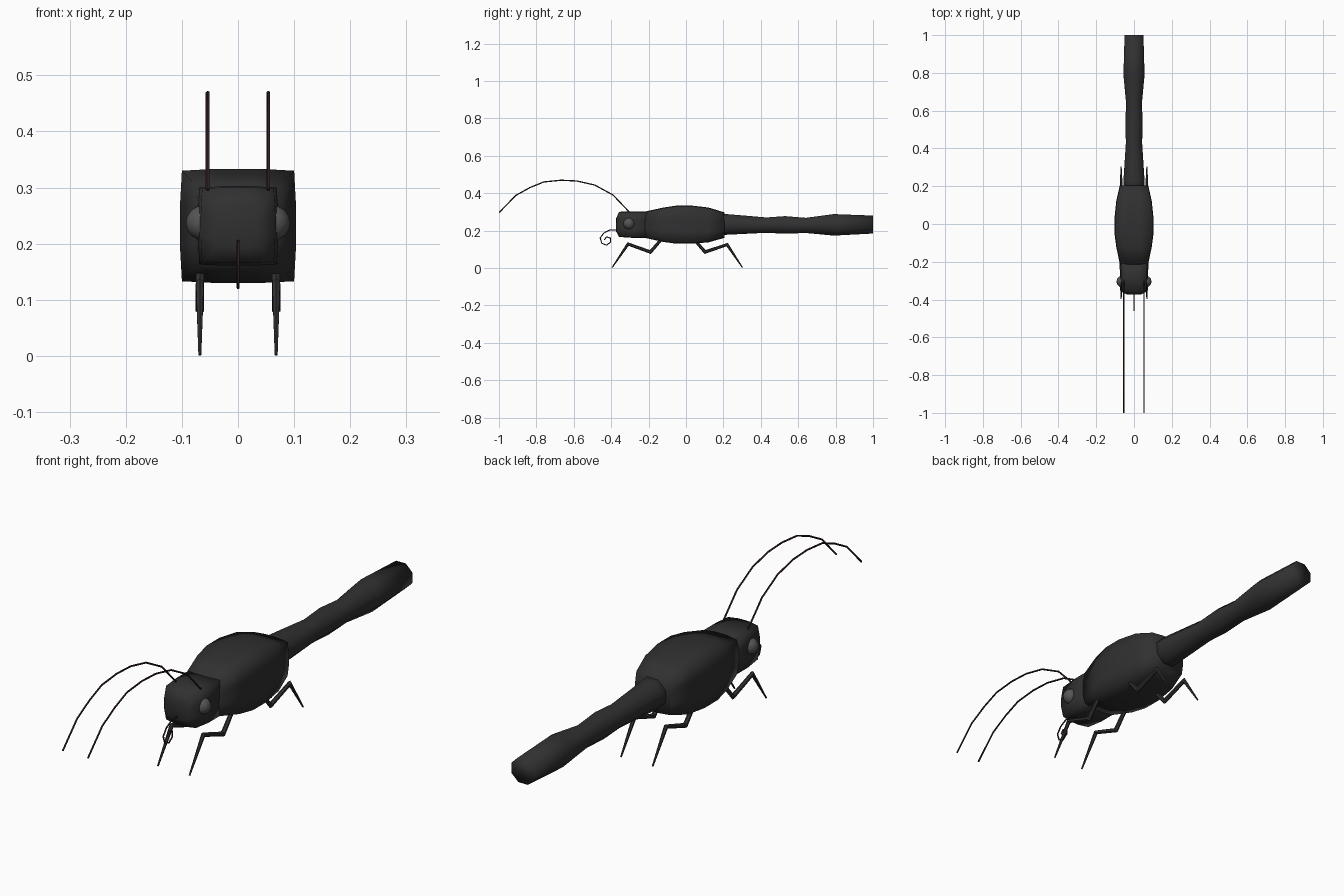
import bpy, bmesh
from math import cos, sin, pi, radians
from mathutils import Vector

if "Cube" in bpy.data.objects:
    bpy.data.objects.remove(bpy.data.objects["Cube"])


def material(name, rgb):
    m = bpy.data.materials.new(name)
    m.diffuse_color = (*rgb, 1)
    m.use_nodes = True
    m.node_tree.nodes["Principled BSDF"].inputs["Base Color"].default_value = m.diffuse_color
    return m


DARK = material("dark_shell", (0.03, 0.03, 0.03))
EYE = material("grey_eye", (0.09, 0.09, 0.09))
FEELER = material("dark_red", (0.035, 0.015, 0.018))


def finish(name, bm, mat, angle=50):
    bmesh.ops.recalc_face_normals(bm, faces=bm.faces)
    me = bpy.data.meshes.new(name)
    bm.to_mesh(me)
    bm.free()
    ob = bpy.data.objects.new(name, me)
    bpy.context.collection.objects.link(ob)
    me.materials.append(mat)
    bpy.ops.object.select_all(action='DESELECT')
    bpy.context.view_layer.objects.active = ob
    ob.select_set(True)
    bpy.ops.object.shade_smooth_by_angle(angle=radians(angle))
    return ob


def skin(name, rings, mat, angle=50):
    bm = bmesh.new()
    loops = [[bm.verts.new(p) for p in r] for r in rings]
    n = len(loops[0])
    for a, b in zip(loops, loops[1:]):
        for i in range(n):
            j = (i + 1) % n
            bm.faces.new((a[i], a[j], b[j], b[i]))
    bm.faces.new(loops[0])
    bm.faces.new(loops[-1])
    return finish(name, bm, mat, angle)


# Cross-sections: unit octagon and unit square with bowed sides
k = 1 / cos(pi / 8)
OCT = [(k * cos(pi / 8 + i * pi / 4), k * sin(pi / 8 + i * pi / 4)) for i in range(8)]
SQUARE = []
for i in range(4):
    c, s = cos(i * pi / 2), sin(i * pi / 2)
    for u, v in ((1, -1), (1.035, -0.35), (1.035, 0.35)):
        SQUARE.append((c * u - s * v, s * u + c * v))


def loft(name, section, stations, angle):
    # stations: (y, half width, bottom z, top z, forward bow)
    rings = []
    for y, w, lo, hi, bow in stations:
        rings.append([(u * w, y - bow * (2 - min(2, u * u + v * v)),
                       (lo + hi) / 2 + v * (hi - lo) / 2) for u, v in section])
    return skin(name, rings, DARK, angle)


# Body
loft("head", SQUARE, [(-0.37, 0.036, 0.195, 0.265, 0.004), (-0.35, 0.064, 0.168, 0.298, 0.01),
                      (-0.28, 0.069, 0.163, 0.30, 0), (-0.18, 0.069, 0.163, 0.30, 0)], 100)
loft("thorax", SQUARE, [(-0.21, 0.071, 0.163, 0.299, 0.012), (-0.12, 0.091, 0.142, 0.32, 0),
                        (-0.05, 0.1, 0.133, 0.33, 0), (0.03, 0.1, 0.133, 0.33, 0),
                        (0.12, 0.091, 0.14, 0.32, 0), (0.2, 0.073, 0.163, 0.295, -0.006)], 100)
loft("abdomen", OCT, [(0.17, 0.056, 0.175, 0.29, 0), (0.23, 0.056, 0.178, 0.287, 0),
                      (0.43, 0.043, 0.188, 0.27, 0), (0.53, 0.046, 0.183, 0.277, 0),
                      (0.64, 0.042, 0.187, 0.268, 0), (0.79, 0.056, 0.173, 0.288, 0),
                      (1.0, 0.05, 0.184, 0.28, 0)], 100)


def tube(name, x, path, radii, mat, sides):
    pts = [Vector((x, y, z)) for y, z in path]
    rings = []
    for i, p in enumerate(pts):
        d0 = (pts[i] - pts[i - 1]).normalized() if i else (pts[1] - pts[0]).normalized()
        d1 = (pts[i + 1] - pts[i]).normalized() if i < len(pts) - 1 else d0
        t = (d0 + d1).normalized()
        n = Vector((0, -t.z, t.y)) / max(0.6, t.dot(d1))
        rings.append([p + radii[i] * (Vector((cos(a), 0, 0)) + n * sin(a))
                      for a in (2 * pi * (j + 0.5) / sides for j in range(sides))])
    return skin(name, rings, mat, 40)


front_leg = [(-0.13, 0.155), (-0.19, 0.085), (-0.31, 0.128), (-0.395, 0.002)]
back_leg = [(0.05, 0.145), (0.102, 0.085), (0.22, 0.125), (0.302, 0.002)]
feeler = [(-0.29, 0.285), (-0.39, 0.39), (-0.487, 0.443), (-0.583, 0.465), (-0.668, 0.469),
          (-0.76, 0.46), (-0.834, 0.43), (-0.91, 0.388), (-0.999, 0.296)]

# Paired parts
for side, s in (("left", -1), ("right", 1)):
    for part, path in (("front_leg", front_leg), ("back_leg", back_leg)):
        tube(f"{part}_{side}", s * 0.068, path, [0.008, 0.009, 0.008, 0.003], DARK, 6)
    tube(f"antenna_{side}", s * 0.054, feeler, [0.0035] * 9, FEELER, 5)
    bm = bmesh.new()
    bmesh.ops.create_uvsphere(bm, u_segments=12, v_segments=8, radius=0.031)
    bmesh.ops.translate(bm, verts=bm.verts, vec=(s * 0.062, -0.305, 0.237))
    finish(f"eye_{side}", bm, EYE, 60)

# Curled mouth tube
curl = [(-0.36, 0.205), (-0.41, 0.202), (-0.44, 0.186), (-0.459, 0.16), (-0.45, 0.132),
        (-0.425, 0.122), (-0.403, 0.138), (-0.405, 0.16), (-0.425, 0.166), (-0.437, 0.15)]
tube("curled_mouth", 0, curl, [0.003] * 10, FEELER, 5)
